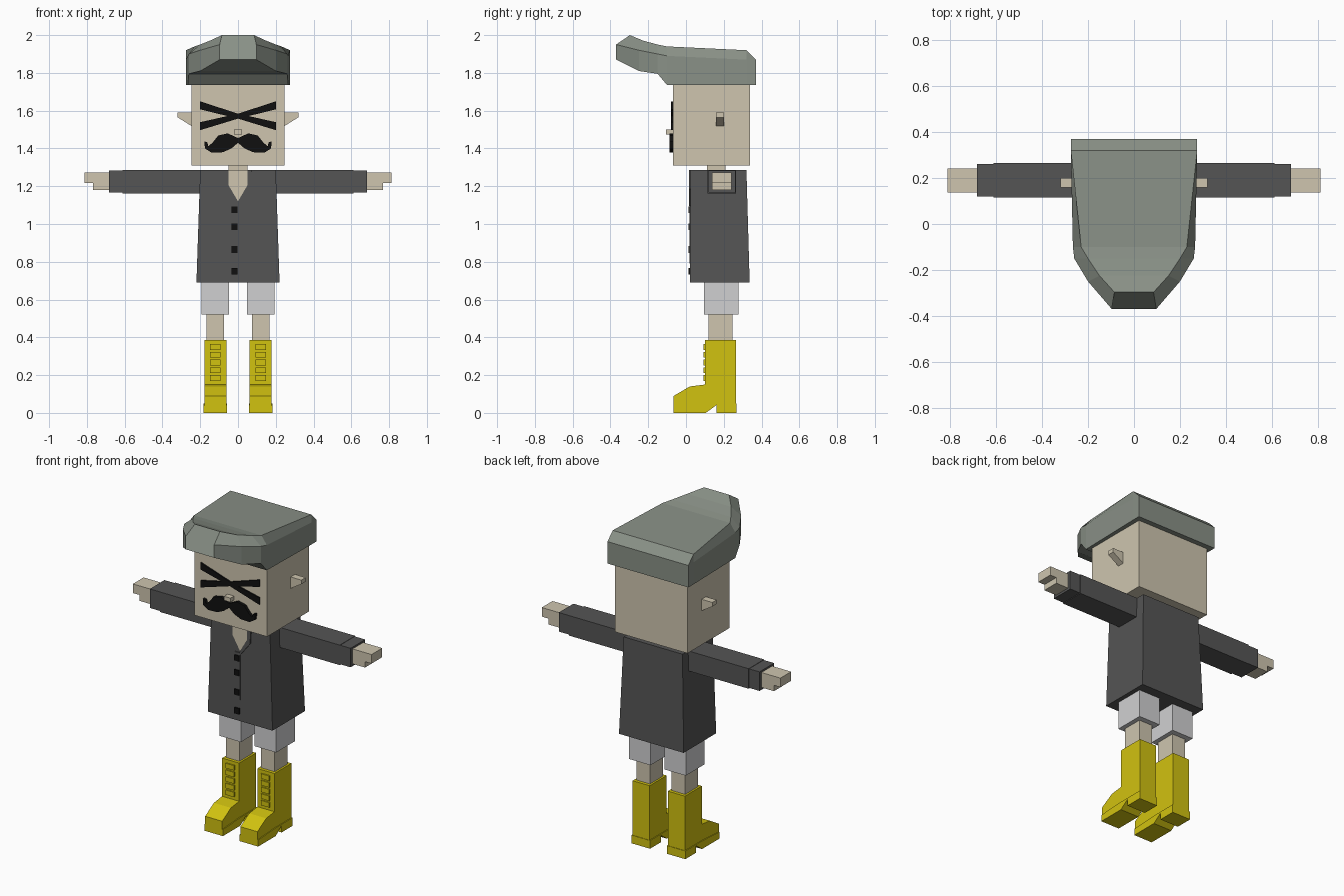
import bpy
import bmesh

default_cube = bpy.data.objects.get("Cube")
if default_cube:
    bpy.data.objects.remove(default_cube, do_unlink=True)


def material(name, red, green, blue):
    mat = bpy.data.materials.new(name)
    color = (red, green, blue, 1)
    mat.use_nodes = True
    mat.diffuse_color = color
    mat.node_tree.nodes["Principled BSDF"].inputs["Base Color"].default_value = color
    return mat


SKIN = material("skin", .62, .56, .43)
JACKET = material("charcoal cloth", .09, .09, .09)
HAIR = material("grey hair", .25, .28, .24)
PANTS = material("pale cloth", .63, .63, .64)
BOOT = material("yellow leather", .64, .54, .005)
BLACK = material("black", .005, .005, .005)


def loft(name, mat, rings, paired=False):
    """Skin equal rings, cap both ends, and optionally mirror left to right."""
    bm = bmesh.new()
    loops = [[bm.verts.new(point) for point in ring] for ring in rings]
    for lower, upper in zip(loops, loops[1:]):
        for i in range(len(lower)):
            bm.faces.new((lower[i - 1], lower[i], upper[i], upper[i - 1]))
    bm.faces.new(loops[0])
    bm.faces.new(loops[-1])
    bmesh.ops.recalc_face_normals(bm, faces=bm.faces)
    mesh = bpy.data.meshes.new(name)
    bm.to_mesh(mesh)
    bm.free()
    mesh.materials.append(mat)
    part = bpy.data.objects.new(name, mesh)
    bpy.context.collection.objects.link(part)
    if paired:
        part.modifiers.new("left and right", 'MIRROR')


def rectangle(x, y, z):
    return [(x[0], y[0], z), (x[1], y[0], z), (x[1], y[1], z), (x[0], y[1], z)]


def box(name, mat, x, y, z, paired=False):
    loft(name, mat, [rectangle(x, y, level) for level in z], paired)


def side_prism(name, mat, outline, x, paired=False):
    """Extrude a (y, z) outline across x."""
    loft(name, mat, [[(across, y, z) for y, z in outline] for across in x], paired)


def front_prism(name, mat, outline, y, paired=False):
    """Extrude an (x, z) outline along y."""
    loft(name, mat, [[(x, depth, z) for x, z in outline] for depth in y], paired)


def both_ways(size):
    return (-size, size)


def around(center, half):
    return (center - half, center + half)


# Head, neck and nose
face = -.07
chin = 1.31
hairline = 1.735
box("head", SKIN, x=both_ways(.247), y=(face, .338), z=(chin, hairline + .02))
box("neck", SKIN, x=both_ways(.05), y=around(.16, .05), z=(1.2, chin + .01))
box("nose", SKIN, x=both_ways(.022), y=(face - .035, face), z=(1.475, 1.5))


# Hair: sections run from the back to the overhanging quiff
def hair_section(width, y, top, bottom=hairline, inset=0, setback=0):
    half = [(width - inset, y + setback, top),
            (width, y, top - .05),
            (width, y, bottom)]
    return half + [(-x, depth, z) for x, depth, z in reversed(half)]


loft("hair", HAIR, [
    hair_section(.275, y=.37, top=1.87),
    hair_section(.275, y=.32, top=1.92),
    hair_section(.266, y=-.1, top=1.94, inset=.036),
    hair_section(.26, y=-.15, top=1.95, bottom=1.795, inset=.06),
    hair_section(.2, y=-.25, top=1.97, bottom=1.81, inset=.05, setback=.025),
    hair_section(.097, y=-.37, top=2, bottom=1.87, inset=.012, setback=.073),
])

# Crossed brows: one bar with a narrow waist, mirrored into a cross
brow_reach = .2
brow_line = [(brow_reach, 1.628, .021), (0, 1.571, .013), (-brow_reach, 1.518, .021)]
front_prism("crossed_brows", BLACK,
            [(x, z + thick) for x, z, thick in brow_line]
            + [(x, z - thick) for x, z, thick in reversed(brow_line)],
            y=(face - .009, face), paired=True)

# Moustache: half outline with a curled tip
front_prism("moustache", BLACK,
            [(0, 1.455), (.055, 1.48), (.105, 1.468), (.135, 1.43), (.157, 1.412),
             (.163, 1.432), (.178, 1.437), (.175, 1.4), (.14, 1.378),
             (.08, 1.38), (.035, 1.4), (0, 1.43)],
            y=(face - .018, face), paired=True)

# Ears
front_prism("ears", SKIN, [(.24, 1.59), (.32, 1.59), (.32, 1.565), (.24, 1.515)],
            y=around(.18, .021), paired=True)

# Jacket body, open neckline, collar, placket and buttons
hem = .69
shoulder = 1.285
loft("jacket", JACKET, [rectangle(both_ways(.22), (.021, .337), hem),
                        rectangle(both_ways(.2), (.025, .32), shoulder)])
neck_point = (0, 1.12)
neck_side = (.05, 1.205)
neck_top = (.05, shoulder)
front_prism("neckline", SKIN, [neck_point, neck_side, neck_top, (0, shoulder)],
            y=(.02, .029), paired=True)
front_prism("collar", JACKET, [neck_top, (.075, shoulder), (.07, 1.185), (0, 1.095),
                               neck_point, neck_side], y=(.017, .027))
box("placket", JACKET, x=(-.035, 0), y=(.018, .028), z=(.79, 1.11))
for number, height in enumerate((.75, .865, .985, 1.075)):
    box(f"button_{number}", BLACK, x=(-.035, -.003), y=(.013, .026),
        z=around(height, .018))

# Sleeves, cuffs and hands
arm_y = .19
cuff_start = .612
wrist = .683
box("sleeves", JACKET, x=(.19, cuff_start), y=around(arm_y, .075),
    z=(1.162, shoulder), paired=True)
box("cuffs", JACKET, x=(cuff_start, wrist), y=around(arm_y, .071),
    z=(1.166, shoulder - .002), paired=True)
box("palms", SKIN, x=(wrist - .01, .768), y=around(arm_y, .052),
    z=(1.18, 1.272), paired=True)
box("fingers", SKIN, x=(.768, .812), y=around(arm_y, .052),
    z=(1.216, 1.272), paired=True)

# Shorts and shins
leg_x = .12
knee = .52
boot_top = .385
box("shorts", PANTS, x=around(leg_x, .073), y=(.095, .278),
    z=(knee, hem + .01), paired=True)
box("shins", SKIN, x=around(leg_x, .046), y=(.12, .245),
    z=(boot_top - .01, knee + .01), paired=True)

# Boots: shaft, sloping foot, wider sole and separate heel
toe = -.065
heel = .268
box("boot_shafts", BOOT, x=around(leg_x, .058), y=(.1, heel - .003),
    z=(.045, boot_top), paired=True)
side_prism("boot_feet", BOOT,
           [(toe, .03), (toe, .09), (.02, .14), (.1, .15), (.15, .045), (.1, .03)],
           x=around(leg_x, .058), paired=True)
side_prism("boot_soles", BOOT,
           [(toe, 0), (toe, .04), (.1, .05), (heel, .05), (heel, 0),
            (.162, 0), (.162, .042), (.105, 0)],
           x=around(leg_x, .063), paired=True)

# Laces: evenly spaced bars up the shaft
for row in range(5):
    box(f"laces_{row}", BOOT, x=around(leg_x, .028), y=(.092, .102),
        z=around(.185 + row * .041, .015), paired=True)
